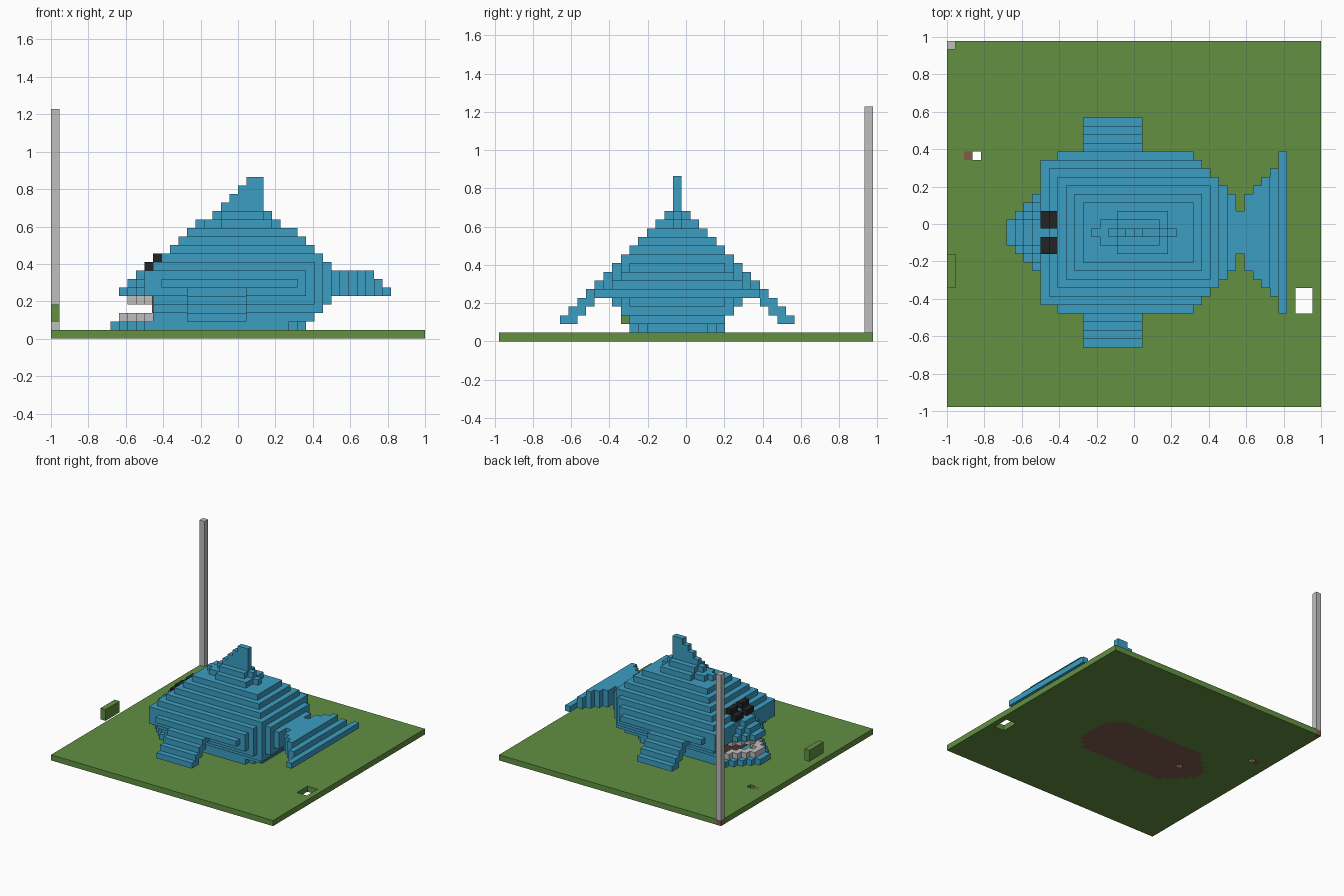
import bpy, bmesh
from mathutils import Vector

cube = bpy.data.objects.get("Cube")
if cube:
    bpy.data.objects.remove(cube, do_unlink=True)

U = 2 / 44            # block size
NX, NY, MID = 44, 43, 20


def material(name, rgb):
    m = bpy.data.materials.new(name)
    m.use_nodes = True
    m.diffuse_color = (*rgb, 1)
    bsdf = next(n for n in m.node_tree.nodes if n.type == 'BSDF_PRINCIPLED')
    bsdf.inputs["Base Color"].default_value = (*rgb, 1)
    return m


BLUE = material("sea_blue", (0.045, 0.34, 0.54))
GREEN = material("grass_green", (0.122, 0.28, 0.053))
GREY = material("light_grey", (0.52, 0.52, 0.52))
BROWN = material("soil_brown", (0.22, 0.105, 0.07))
BLACK = material("black", (0.017, 0.017, 0.017))


def blocks(name, cells, mat):
    """Outer skin of a set of grid blocks, with flat areas merged."""
    bm = bmesh.new()
    verts = {}

    def corner(p):
        if p not in verts:
            verts[p] = bm.verts.new(((p[0] - NX / 2) * U, (p[1] - NY / 2) * U, p[2] * U))
        return verts[p]

    for c in cells:
        for axis in range(3):
            for side in (0, 1):
                near = list(c)
                near[axis] += 2 * side - 1
                if tuple(near) in cells:
                    continue
                a, b = (axis + 1) % 3, (axis + 2) % 3
                ring = []
                for da, db in ((0, 0), (1, 0), (1, 1), (0, 1)):
                    p = list(c)
                    p[axis] += side
                    p[a] += da
                    p[b] += db
                    ring.append(corner(tuple(p)))
                bm.faces.new(ring if side else ring[::-1])
    bmesh.ops.dissolve_limit(bm, angle_limit=0.01, verts=bm.verts[:], edges=bm.edges[:])
    me = bpy.data.meshes.new(name)
    bm.to_mesh(me)
    bm.free()
    me.materials.append(mat)
    ob = bpy.data.objects.new(name, me)
    bpy.context.collection.objects.link(ob)
    return ob


def box(x0, x1, y0, y1, z0, z1):
    return {(x, y, z) for x in range(x0, x1) for y in range(y0, y1) for z in range(z0, z1)}


def strip(x, half, z):
    """Row of blocks across the centre line, reaching `half` blocks each way."""
    return {(x, y, z) for y in range(MID - half, MID + half + 1)}


def taper(x0, x1, z, start=1):
    """Pointed jaw shape that widens by one block a side per step."""
    return set().union(*(strip(x, start + x - x0, z) for x in range(x0, x1)))


# Plan outline of the body: broad, then narrowing toward the tail
def outline(x):
    if x < 13:
        return 8
    if x < 29:
        return 9
    return 37 - x if x > 29 else 8


# Body layers
body = set()
for z in range(1, 13):
    if z < 5:
        half, first, last = (5, 5, 6, 7)[z - 1], (11 if z == 1 else 12), 29 + z
    elif z < 8:
        half, first, last = (8, 9, 8)[z - 5], 11, 33
    else:
        half, first, last = 15 - z, z + 4, 41 - z
    for x in range(first, last):
        w = min(half, outline(x))
        if z == 1:
            w = min(w, 32 - x)
        body |= strip(x, w, z)

# Lower jaw and snout
jaw = taper(7, 11, 1)
body |= jaw
for z in (5, 6, 7):
    body |= taper(z + 3, 11, z)
footprint = {(x, y) for x, y, z in body if z == 1}

# Rounded back
for first, last, half in ((17, 27, 0), (18, 26, 1), (20, 26, 2)):
    for x in range(first, last):
        body |= strip(x, half, 13)
body |= box(19, 26, MID, MID + 1, 14, 15) | box(20, 25, MID - 1, MID + 2, 14, 15)

# Dorsal fin
for z in range(15, 19):
    body |= box(z + 5, 25, MID, MID + 1, z, z + 1)

# Tail fin
for x, half in zip(range(33, 40), (4, 2, 4, 5, 6, 7, 9)):
    for z in range(5, 8):
        if x < 45 - z:
            body |= strip(x, half, z)

# Side fins, stepping down and outward
for z in range(2, 6):
    for d in (14 - z, 15 - z):
        for side in (-1, 1):
            y = MID + side * d
            body |= box(16, 23, y, y + 1, z, z + 1)
blocks("fish_body", body, BLUE)

# Teeth rims
for name, first, z in (("lower_teeth", 8, 2), ("upper_teeth", 9, 4)):
    rim = taper(first, 12, z)
    inner = taper(first + 1, 12, z, 0) if z == 2 else set()
    blocks(name, rim - inner, GREY)

# Mouth lining plate
lining = blocks("mouth_lining", box(12, 13, MID - 4, MID + 5, 2, 5), BROWN)
for v in lining.data.vertices:
    v.co.x = (12 - NX / 2) * U - (0.004 if v.co.x < (12.5 - NX / 2) * U else 0)

# Eyes
eyes = set()
for y in (MID - 2, MID + 1):
    eyes |= box(11, 12, y, y + 2, 8, 9) | box(12, 13, y, y + 2, 9, 10)
blocks("eyes", eyes, BLACK)

# Ground slab with holes, and soil blocks in it
slab = box(0, NX, 0, NY, 0, 1)
slab -= box(41, 43, 11, 14, 0, 1) | {(3, 29, 0), (11, MID, 0)}
soil = {c for c in slab if c[:2] in footprint or c[:2] in ((2, 29), (0, 42))}
blocks("grass_slab", slab - soil, GREEN)
blocks("soil_patch", soil, BROWN)

# Corner pole and floating grass block
blocks("corner_pole", box(0, 1, 42, 43, 1, 27), GREY)
blocks("floating_grass", box(0, 1, 14, 18, 2, 4), GREEN)
